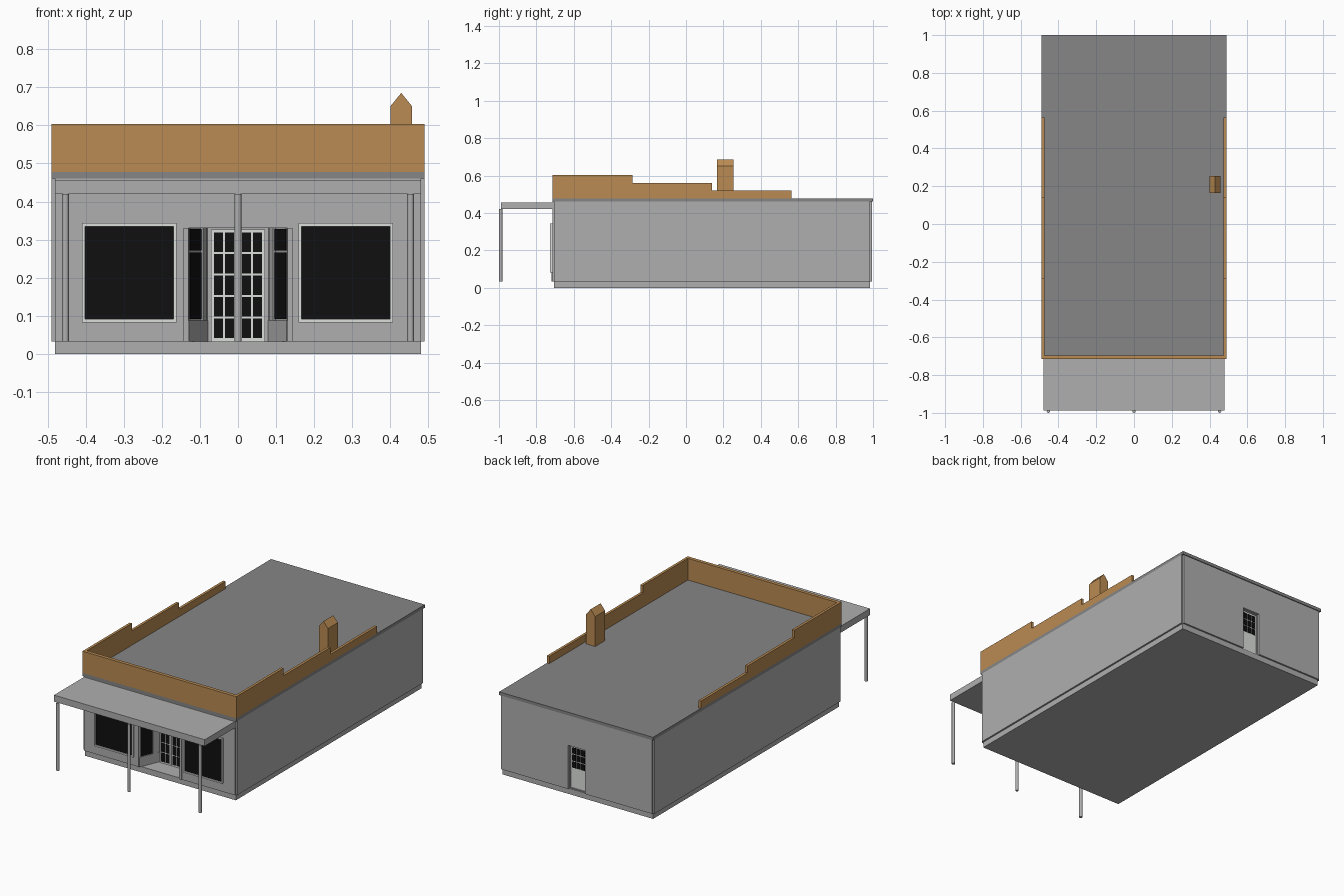
import bpy
from mathutils import Vector

cube = bpy.data.objects.get("Cube")
if cube:
    bpy.data.objects.remove(cube, do_unlink=True)


def material(name, r, g, b):
    m = bpy.data.materials.new(name)
    m.use_nodes = True
    m.diffuse_color = (r, g, b, 1)
    node = next(n for n in m.node_tree.nodes if n.type == 'BSDF_PRINCIPLED')
    node.inputs["Base Color"].default_value = (r, g, b, 1)
    return m


WALL = material("wall grey", 0.43, 0.43, 0.43)
ROOF = material("roof grey", 0.24, 0.24, 0.24)
WOOD = material("parapet tan", 0.49, 0.26, 0.085)
TRIM = material("trim white", 0.72, 0.74, 0.72)
GLASS = material("dark glass", 0.005, 0.005, 0.005)


def add_mesh(name, verts, faces, mat):
    me = bpy.data.meshes.new(name)
    me.from_pydata(verts, [], faces)
    me.materials.append(mat)
    ob = bpy.data.objects.new(name, me)
    bpy.context.scene.collection.objects.link(ob)
    return ob


def prism(name, outline, shift, mat):
    """Extrude a planar outline along a vector."""
    a = [Vector(p) for p in outline]
    shift = Vector(shift)
    n = len(a)
    normal = (a[1] - a[0]).cross(a[2] - a[1])
    if normal.dot(shift) < 0:
        a.reverse()
    faces = [list(range(n))[::-1], list(range(n, 2 * n))]
    faces += [[i, (i + 1) % n, n + (i + 1) % n, n + i] for i in range(n)]
    return add_mesh(name, a + [p + shift for p in a], faces, mat)


def box(name, x, y, z, mat):
    base = [(x[0], y[0], z[0]), (x[1], y[0], z[0]), (x[1], y[1], z[0]), (x[0], y[1], z[0])]
    return prism(name, base, (0, 0, z[1] - z[0]), mat)


def cut(ob, cutter):
    mod = ob.modifiers.new("opening", 'BOOLEAN')
    mod.object = cutter
    mod.operation = 'DIFFERENCE'
    mod.solver = 'EXACT'


FLOOR, EAVE, TOP = 0.033, 0.46, 0.478
FRONT, BACK = -0.715, 0.995
DOOR_Y = -0.595

# Foundation, wall core and thin wall cladding with notched corners
box("foundation", (-0.48, 0.48), (-0.705, 0.985), (0, FLOOR), WALL)
core = box("wall_core", (-0.48, 0.48), (-0.705, 0.985), (FLOOR, EAVE), WALL)
front = box("front_cladding", (-0.48, 0.48), (FRONT, -0.705), (FLOOR, EAVE), WALL)
back = box("back_cladding", (-0.48, 0.48), (0.985, BACK), (FLOOR, EAVE), WALL)
for s, side in ((-1, "right"), (1, "left")):
    box(side + "_cladding", sorted((s * 0.48, s * 0.49)), (-0.705, 0.985), (FLOOR, EAVE), WALL)

# Openings for the splayed entry and the back door
entry = prism("entry_cutter", [(-0.138, -0.735, 0), (0.138, -0.735, 0),
                               (0.08, DOOR_Y, 0), (-0.08, DOOR_Y, 0)], (0, 0, 0.33), WALL)
rear = box("back_door_cutter", (-0.055, 0.055), (0.97, 1.02), (0, 0.285), WALL)
for cutter in (entry, rear):
    cutter.hide_render = True
    cutter.hide_viewport = True
    cutter.display_type = 'WIRE'
for ob, cutter in ((core, entry), (front, entry), (core, rear), (back, rear)):
    cut(ob, cutter)

# Roof slab and stepped parapet
box("roof", (-0.49, 0.49), (FRONT, 1.0), (EAVE, TOP), ROOF)
box("front_parapet", (-0.49, 0.49), (FRONT, -0.695), (TOP, 0.603), WOOD)
for s, side in ((-1, "right"), (1, "left")):
    x = s * 0.49
    steps = [(-0.695, TOP), (0.565, TOP), (0.565, 0.52), (0.14, 0.52),
             (0.14, 0.56), (-0.285, 0.56), (-0.285, 0.603), (-0.695, 0.603)]
    prism(side + "_parapet", [(x, y, z) for y, z in steps], (-s * 0.015, 0, 0), WOOD)

# Chimney with a pitched cap
gable = [(0.4, TOP), (0.457, TOP), (0.457, 0.65), (0.4285, 0.685), (0.4, 0.65)]
prism("chimney", [(x, 0.165, z) for x, z in gable], (0, 0.09, 0), WOOD)

# Porch canopy and round posts
box("canopy", (-0.48, 0.48), (-0.988, FRONT + 0.001), (0.42, 0.457), WALL)
for x, side in ((-0.453, "right"), (0, "middle"), (0.453, "left")):
    bpy.ops.mesh.primitive_cylinder_add(vertices=16, radius=0.009, depth=0.387,
                                        location=(x, -0.991, 0.2265))
    post = bpy.context.object
    post.name = side + "_post"
    post.data.materials.append(WALL)
    bpy.ops.object.shade_smooth_by_angle()


def frame(name, x, z, y, w, mat):
    """Four bars around an opening."""
    box(name + "_sill", x, y, (z[0], z[0] + w), mat)
    box(name + "_head", x, y, (z[1] - w, z[1]), mat)
    for e, tag in ((x[0], "a"), (x[1] - w, "b")):
        box(name + "_jamb_" + tag, (e, e + w), y, (z[0] + w, z[1] - w), mat)


def panes(name, x, z, cols, rows, gap, y):
    """Grid of thin glass plates."""
    w = (x[1] - x[0] + gap) / cols
    h = (z[1] - z[0] + gap) / rows
    for i in range(cols):
        for j in range(rows):
            px, pz = x[0] + i * w, z[0] + j * h
            box(name + "_pane", (px, px + w - gap), y, (pz, pz + h - gap), GLASS)


# Shop windows
for x, side in (((-0.409, -0.161), "right"), ((0.159, 0.407), "left")):
    frame(side + "_window", x, (0.083, 0.343), (-0.726, FRONT), 0.008, TRIM)
    box(side + "_window_glass", (x[0] + 0.007, x[1] - 0.007), (-0.72, FRONT),
        (0.09, 0.336), GLASS)

# Double front door
box("door_frame", (-0.08, 0.08), (DOOR_Y - 0.004, DOOR_Y), (FLOOR, 0.33), WALL)
for s, side in ((-1, "right"), (1, "left")):
    box(side + "_door", sorted((s * 0.001, s * 0.071)), (DOOR_Y - 0.012, DOOR_Y - 0.004),
        (FLOOR, 0.327), TRIM)
    panes(side + "_door", sorted((s * 0.01, s * 0.063)), (0.042, 0.319), 2, 5, 0.005,
          (DOOR_Y - 0.014, DOOR_Y - 0.012))


def splay_plate(name, s, f, z, lift, mat):
    """Plate lying on a splayed entry wall between two fractions of its length."""
    a, b = Vector((s * 0.13, FRONT, 0)), Vector((s * 0.08, DOOR_Y, 0))
    out = Vector((-s * (b.y - a.y), -abs(b.x - a.x), 0)).normalized() * lift
    p, q = a.lerp(b, f[0]), a.lerp(b, f[1])
    prism(name, [(p.x, p.y, z[0]), (q.x, q.y, z[0]), (q.x, q.y, z[1]), (p.x, p.y, z[1])],
          out, mat)


# Entry surround and splayed side windows
for s, side in ((-1, "right"), (1, "left")):
    box(side + "_entry_trim", sorted((s * 0.13, s * 0.143)), (-0.72, -0.7), (FLOOR, 0.33), WALL)
    splay_plate(side + "_entry_panel", s, (0, 1), (FLOOR, 0.088), 0.003, WALL)
    splay_plate(side + "_entry_window_lower", s, (0.06, 0.62), (0.092, 0.266), 0.003, GLASS)
    splay_plate(side + "_entry_window_upper", s, (0.06, 0.62), (0.272, 0.328), 0.003, GLASS)
    splay_plate(side + "_entry_mullion", s, (0.64, 0.85), (0.088, 0.33), 0.006, WALL)

# Back door with a glazed upper half
box("back_door", (-0.05, 0.05), (0.97, 0.976), (FLOOR, 0.282), TRIM)
frame("back_door_frame", (-0.055, 0.055), (FLOOR, 0.285), (0.97, 0.98), 0.005, WALL)
panes("back_door", (-0.04, 0.04), (0.155, 0.27), 3, 3, 0.006, (0.976, 0.979))
